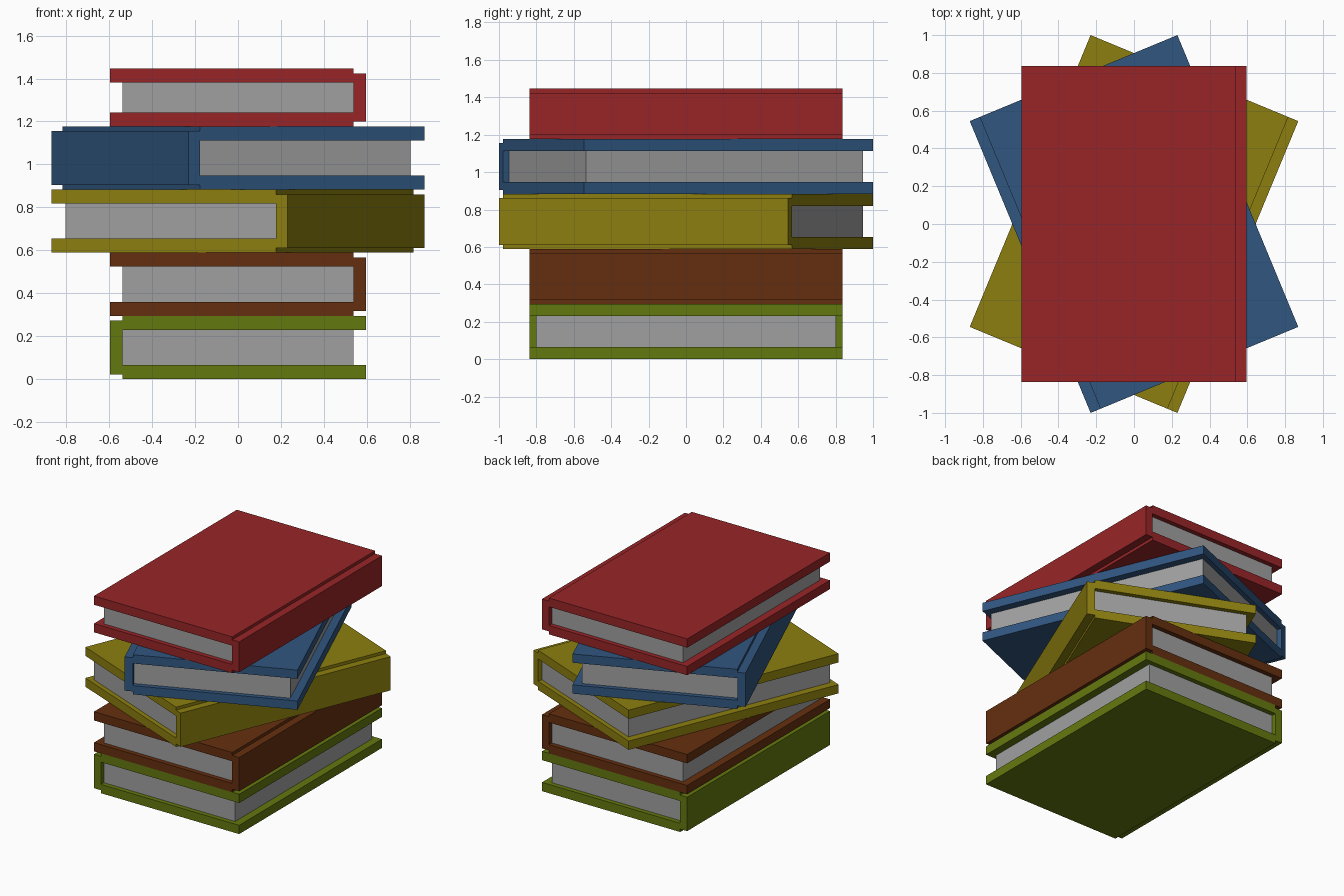
import bpy, bmesh, math
from mathutils import Matrix

if "Cube" in bpy.data.objects:
    bpy.data.objects.remove(bpy.data.objects["Cube"])

HALF_W, HALF_L = 0.595, 0.836   # half width and half length of every book
BOARD = 0.065                   # cover board thickness
SPINE = 0.057                   # spine thickness
STEP = 0.022                    # spine is set in from the cover faces
PAGE_IN = 0.034                 # pages set in from the head and tail


def material(name, r, g, b):
    def lin(c):
        c /= 255
        return c / 12.92 if c <= 0.04045 else ((c + 0.055) / 1.055) ** 2.4
    m = bpy.data.materials.new(name)
    m.diffuse_color = (lin(r), lin(g), lin(b), 1)
    m.use_nodes = True
    m.node_tree.nodes["Principled BSDF"].inputs["Base Color"].default_value = m.diffuse_color
    return m


def add_object(name, bm, mat, z, angle):
    bmesh.ops.recalc_face_normals(bm, faces=bm.faces)
    me = bpy.data.meshes.new(name)
    bm.to_mesh(me)
    bm.free()
    me.materials.append(mat)
    ob = bpy.data.objects.new(name, me)
    ob.location.z = z
    ob.rotation_euler.z = math.radians(angle)
    bpy.context.collection.objects.link(ob)


def prism(bm, outline, half_y):
    """Extrude an x-z outline along y."""
    verts = [bm.verts.new((x, -half_y, z)) for x, z in outline]
    face = bm.faces.new(verts)
    new = bmesh.ops.extrude_face_region(bm, geom=[face])["geom"]
    bmesh.ops.translate(bm, vec=(0, 2 * half_y, 0),
                        verts=[v for v in new if isinstance(v, bmesh.types.BMVert)])


def book(name, mat, paper, z0, z1, side, angle):
    """side = +1 puts the spine at local +x, -1 at local -x."""
    h = z1 - z0
    inner = HALF_W - SPINE
    # Cover: C-shaped outline with stepped spine
    outline = [(-HALF_W, 0), (inner, 0), (inner, STEP), (HALF_W, STEP),
               (HALF_W, h - STEP), (inner, h - STEP), (inner, h), (-HALF_W, h),
               (-HALF_W, h - BOARD), (inner, h - BOARD), (inner, BOARD), (-HALF_W, BOARD)]
    bm = bmesh.new()
    prism(bm, [(side * x, z) for x, z in outline], HALF_L)
    add_object(name + "_book_cover", bm, mat, z0, angle)
    # Page block
    bm = bmesh.new()
    bmesh.ops.create_cube(bm, size=1, matrix=Matrix.Translation((0, 0, h / 2)) @ Matrix.Diagonal(
        (2 * inner, 2 * (HALF_L - PAGE_IN), h - 2 * BOARD, 1)))
    add_object(name + "_book_pages", bm, paper, z0, angle)


paper = material("paper grey", 160, 160, 160)
# name, colour, bottom, top, spine side, turn
books = [
    ("green", (100, 120, 15), 0.0, 0.295, -1, 0),
    ("brown", (101, 47, 15), 0.295, 0.589, 1, 0),
    ("yellow", (140, 127, 15), 0.589, 0.883, 1, -22.5),
    ("blue", (48, 86, 128), 0.883, 1.177, -1, 22.5),
    ("red", (152, 37, 39), 1.177, 1.446, 1, 0),
]
for name, rgb, z0, z1, side, angle in books:
    book(name, material(name + " cover", *rgb), paper, z0, z1, side, angle)
